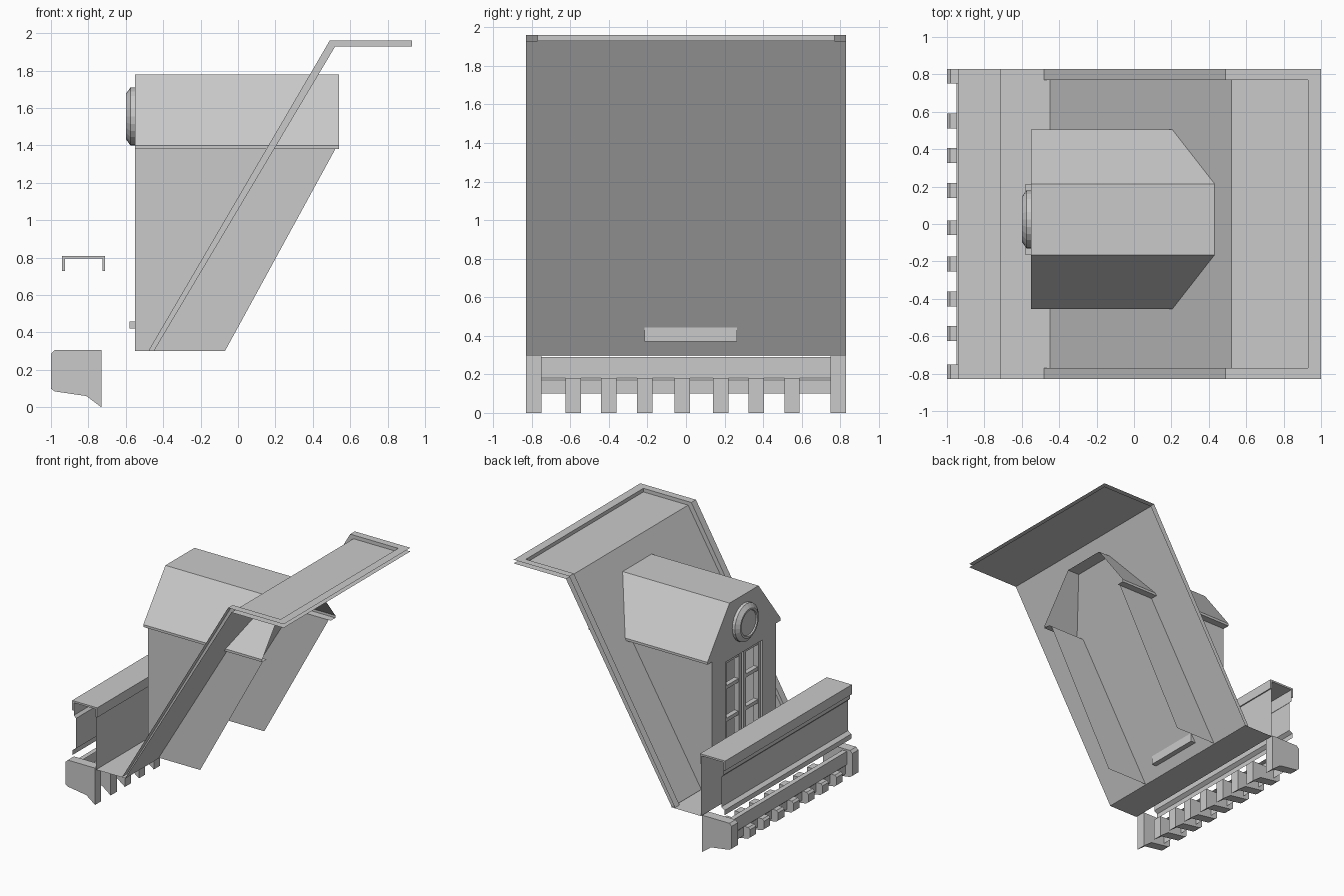
import bpy, bmesh, math
from mathutils import Matrix, Vector

cube = bpy.data.objects.get("Cube")
if cube:
    bpy.data.objects.remove(cube, do_unlink=True)

grey = bpy.data.materials.new("plain_grey")
grey.use_nodes = True
grey.diffuse_color = (0.59, 0.59, 0.59, 1)
grey.node_tree.nodes["Principled BSDF"].inputs["Base Color"].default_value = (0.59, 0.59, 0.59, 1)

HALF = 0.83      # half width of the roof section
MID = 0.025      # centre line of the dormer


def finish(name, bm):
    bmesh.ops.remove_doubles(bm, verts=bm.verts, dist=0.0001)
    bmesh.ops.recalc_face_normals(bm, faces=bm.faces)
    mesh = bpy.data.meshes.new(name)
    bm.to_mesh(mesh)
    bm.free()
    mesh.materials.append(grey)
    obj = bpy.data.objects.new(name, mesh)
    bpy.context.collection.objects.link(obj)
    return obj


def sheet(name, profile, y0, y1):
    """Open x-z profile swept along y."""
    bm = bmesh.new()
    rows = [[bm.verts.new((x, y, z)) for x, z in profile] for y in (y0, y1)]
    for i in range(len(profile) - 1):
        bm.faces.new((rows[0][i], rows[0][i + 1], rows[1][i + 1], rows[1][i]))
    return finish(name, bm)


def prism(name, profile, y0, y1):
    """Closed x-z profile swept along y, with end caps."""
    bm = bmesh.new()
    face = bm.faces.new([bm.verts.new((x, y0, z)) for x, z in profile])
    ext = bmesh.ops.extrude_face_region(bm, geom=[face])
    moved = [g for g in ext["geom"] if isinstance(g, bmesh.types.BMVert)]
    bmesh.ops.translate(bm, verts=moved, vec=(0, y1 - y0, 0))
    return finish(name, bm)


def box(name, x0, x1, y0, y1, z0, z1):
    return prism(name, [(x0, z0), (x1, z0), (x1, z1), (x0, z1)], y0, y1)


def polygons(name, faces):
    bm = bmesh.new()
    for f in faces:
        bm.faces.new([bm.verts.new(p) for p in f])
    return finish(name, bm)


# Main roof: lower panel, raised rim and the step between them
low = [(-0.45, 0.3), (0.52, 1.93), (1.0, 1.93)]
high = [(-0.48, 0.3), (0.49, 1.96), (0.93, 1.96)]
low_step = low[:2] + [(0.93, 1.93)]
sheet("roof_panel", [(-0.72, 0.8), (-0.72, 0.295), (-0.45, 0.295)] + low, -HALF, HALF)
for side, s in (("right", -1), ("left", 1)):
    sheet("roof_rim_" + side, high[:2] + [(1.0, 1.96)], s * 0.77, s * HALF)
    polygons("rim_step_" + side, [
        [(x, s * 0.77, z) for x, z in (low_step[i], low_step[i + 1], high[i + 1], high[i])]
        for i in range(2)])
sheet("roof_rim_end", [(0.93, 1.93), (0.93, 1.96), (1.0, 1.96)], -0.77, 0.77)

# Parapet: channel-shaped coping, front wall with mouldings, lower fascia
prism("parapet_coping", [(-0.94, 0.73), (-0.94, 0.81), (-0.71, 0.81), (-0.71, 0.73),
                         (-0.725, 0.73), (-0.725, 0.795), (-0.925, 0.795), (-0.925, 0.73)],
      -HALF, HALF)
sheet("parapet_front", [(-0.925, 0.8), (-0.925, 0.69), (-0.905, 0.67), (-0.905, 0.42),
                        (-0.935, 0.4), (-0.935, 0.36)], -HALF, HALF)
sheet("fascia", [(-0.91, 0.29), (-0.95, 0.29), (-0.95, 0.18), (-0.94, 0.17), (-0.94, 0.1)],
      -HALF, HALF)

# Brackets under the parapet, taller at both ends
foot = [(-0.73, 0.0), (-0.81, 0.06), (-0.98, 0.085), (-1.0, 0.1)]
for y in (-0.79, 0.79):
    prism("end_bracket", foot + [(-1.0, 0.285), (-0.98, 0.305), (-0.73, 0.305)], y - 0.04, y + 0.04)
for y in (-0.585, -0.4, -0.215, -0.02, 0.18, 0.365, 0.55):
    prism("bracket", foot + [(-1.0, 0.165), (-0.985, 0.18), (-0.73, 0.18)], y - 0.04, y + 0.04)

# Dormer side walls
FX = -0.55
polygons("dormer_side_walls", [
    [(x, MID + s * 0.42, z) for x, z in ((FX, 0.3), (-0.07, 0.3), (0.52, 1.38), (FX, 1.38))]
    for s in (-1, 1)])

# Dormer roof with thin eaves
half_roof = [(0.42, 1.38), (0.48, 1.38), (0.48, 1.4), (0.19, 1.78)]
arch = half_roof + [(-y, z) for y, z in reversed(half_roof)]
polygons("dormer_roof", [
    [(FX, MID + a[0], a[1]), (FX, MID + b[0], b[1]), (0.54, MID + b[0], b[1]), (0.54, MID + a[0], a[1])]
    for a, b in zip(arch, arch[1:])])

# Dormer front around a deep window opening
W, Z0, Z1, BACK = 0.24, 0.37, 1.31, -0.365


def front(y0, y1, z0, z1):
    return [(FX, MID + y, z) for y, z in ((y0, z0), (y1, z0), (y1, z1), (y0, z1))]


polygons("dormer_front", [
    front(-0.42, -W, 0.3, 1.38), front(W, 0.42, 0.3, 1.38),
    front(-W, W, 0.3, Z0), front(-W, W, Z1, 1.38),
    [(FX, MID + y, z) for y, z in arch]])
ring = [(-W, Z0), (W, Z0), (W, Z1), (-W, Z1)]
polygons("window_recess", [[(BACK, MID + y, z) for y, z in ring]] + [
    [(FX, MID + a[0], a[1]), (FX, MID + b[0], b[1]), (BACK, MID + b[0], b[1]), (BACK, MID + a[0], a[1])]
    for a, b in zip(ring, ring[1:] + ring[:1])])

# Window bars and sill
for y in (-0.225, -0.03, 0.03, 0.225):
    box("window_upright", -0.535, -0.49, MID + y - 0.015, MID + y + 0.015, Z0, Z1)
for z in (0.4, 0.54, 0.81, 1.08, 1.295):
    for s in (-1, 1):
        box("window_crossbar", -0.53, -0.49, MID + s * 0.125 - 0.1, MID + s * 0.125 + 0.1,
            z - 0.015, z + 0.015)
box("window_sill", -0.58, FX, MID - 0.19, MID + 0.19, 0.42, 0.46)

# Round gable ornament, turned about the x axis
bm = bmesh.new()
steps = [(FX, 0.155), (-0.575, 0.155), (-0.6, 0.12), (-0.6, 0.105), (-0.59, 0.1)]
N = 24
loops = [[bm.verts.new((x, MID + r * math.cos(2 * math.pi * i / N), 1.555 + r * math.sin(2 * math.pi * i / N)))
          for i in range(N)] for x, r in steps]
for a, b in zip(loops, loops[1:]):
    for i in range(N):
        j = (i + 1) % N
        bm.faces.new((a[i], a[j], b[j], b[i]))
bm.faces.new(loops[-1])
finish("gable_roundel", bm)
